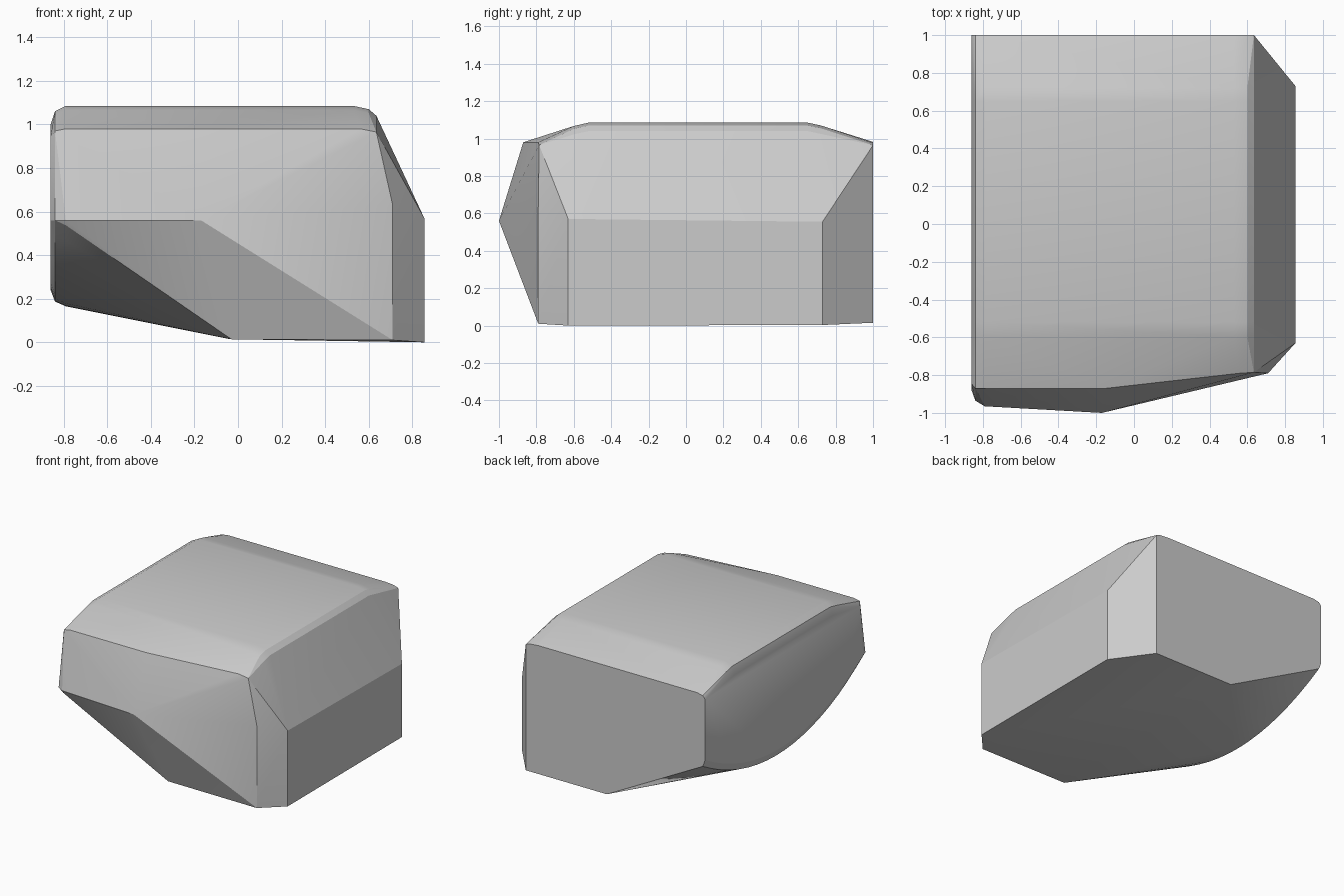
import bpy, bmesh
from math import radians

if "Cube" in bpy.data.objects:
    bpy.data.objects.remove(bpy.data.objects["Cube"])

points = []

# Rounded top: softened left and right edges repeated along the side profile
LEFT = [(-0.79, 0.0), (-0.84, 0.025), (-0.86, 0.085)]
RIGHT = [(0.53, 0.0), (0.60, 0.015), (0.635, 0.045)]
for y, z in [(-0.60, 1.067), (-0.52, 1.085), (0.65, 1.085), (0.72, 1.07)]:
    points += [(x, y, z - d) for x, d in LEFT + RIGHT]
points += [(x, -0.87, 0.98 - 0.4 * d) for x, d in LEFT[:2]]
points += [(x, 1.0, 0.982 - 0.4 * d) for x, d in LEFT + RIGHT]
points += [(-0.86, -0.845, 0.945), (-0.15, -0.87, 0.98),
           (0.56, -0.79, 0.98), (0.635, -0.785, 0.965)]

# Pointed front
points += [(-0.17, -1.0, 0.56), (-0.79, -0.965, 0.56),
           (-0.84, -0.935, 0.56), (-0.86, -0.88, 0.56)]

# Bottom and chamfered right side
points += [(-0.03, -0.79, 0.014), (0.71, -0.79, 0.01), (0.71, -0.79, 0.63),
           (0.855, -0.63, 0.0), (0.855, -0.63, 0.57),
           (0.855, 0.73, 0.003), (0.855, 0.73, 0.555),
           (0.635, 1.0, 0.015), (-0.04, 1.0, 0.015)]

# Curved lower edge of the left side, with a rounded rim
STEPS = 18
for i in range(STEPS + 1):
    y = -0.95 + 1.95 * i / STEPS
    z = 0.165 + 0.325 * (y - 0.12) ** 2
    for x, d in [(-0.79, 0.0), (-0.84, 0.022), (-0.86, 0.075)]:
        front = min(1.0, max(0.0, (-0.6 - y) / 0.35))
        points.append((x, y + front * d, z + d))

# Closed faceted body
bm = bmesh.new()
for p in points:
    bm.verts.new(p)
bmesh.ops.convex_hull(bm, input=bm.verts[:])
loose = [v for v in bm.verts if not v.link_faces]
bmesh.ops.delete(bm, geom=loose, context='VERTS')
bmesh.ops.dissolve_limit(bm, angle_limit=radians(0.5),
                         verts=bm.verts[:], edges=bm.edges[:])
bmesh.ops.recalc_face_normals(bm, faces=bm.faces[:])
mesh = bpy.data.meshes.new("faceted_block")
bm.to_mesh(mesh)
bm.free()
block = bpy.data.objects.new("faceted_block", mesh)
bpy.context.collection.objects.link(block)

# Soft shading on the small bevels, crisp main edges
bpy.context.view_layer.objects.active = block
block.select_set(True)
bpy.ops.object.shade_smooth_by_angle(angle=radians(20))
